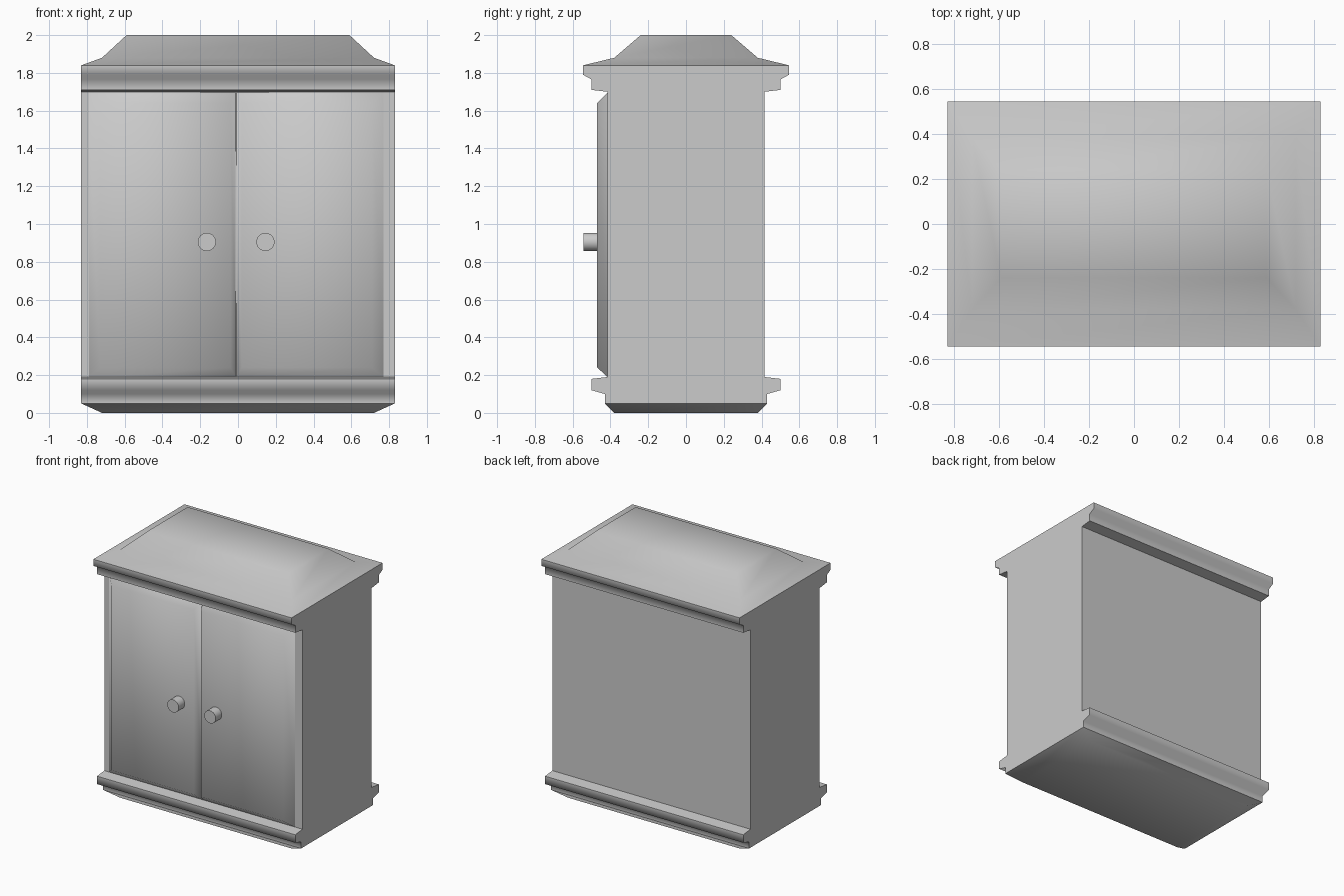
import bpy, bmesh, math

if "Cube" in bpy.data.objects:
    bpy.data.objects.remove(bpy.data.objects["Cube"])

def loft(name, rings, sharp_levels=(), location=(0, 0, 0), rotation=(0, 0, 0)):
    """Stack of rectangles (x0, x1, y0, y1, z), closed at both ends, smooth except at corners."""
    bm = bmesh.new()
    loops = [[bm.verts.new((x, y, z)) for x, y in ((x0, y0), (x1, y0), (x1, y1), (x0, y1))]
             for x0, x1, y0, y1, z in rings]
    bm.faces.new(loops[0][::-1])
    bm.faces.new(loops[-1])
    for a, b in zip(loops, loops[1:]):
        for i in range(4):
            j = (i + 1) % 4
            bm.faces.new((a[i], a[j], b[j], b[i]))
    bmesh.ops.recalc_face_normals(bm, faces=bm.faces)
    for f in bm.faces:
        f.smooth = True
    for e in bm.edges:
        e.smooth = e.calc_face_angle() < math.radians(80)
        if all(any(abs(v.co.z - s) < 1e-4 for s in sharp_levels) for v in e.verts):
            e.smooth = False
    mesh = bpy.data.meshes.new(name)
    bm.to_mesh(mesh)
    bm.free()
    ob = bpy.data.objects.new(name, mesh)
    ob.location, ob.rotation_euler = location, rotation
    bpy.context.collection.objects.link(ob)
    return ob

# Carcass: plinth, lower moulding, case, cornice and hipped roof (half width, half depth, height)
profile = [
    (0.72, 0.38, 0.0), (0.83, 0.43, 0.05), (0.83, 0.43, 0.10),
    (0.83, 0.50, 0.12), (0.83, 0.50, 0.18), (0.83, 0.415, 0.19),
    (0.83, 0.415, 1.70), (0.83, 0.50, 1.71), (0.83, 0.50, 1.765),
    (0.83, 0.545, 1.79), (0.83, 0.545, 1.84),
    (0.72, 0.38, 1.88), (0.59, 0.24, 2.0),
]
loft("cabinet_case", [(-w, w, -d, d, z) for w, d, z in profile],
     sharp_levels=(0.05, 0.18, 1.84))

# Doors with bevelled edges, and their knobs
for side, label in ((-1, "left"), (1, "right")):
    def span(inner, outer):
        return sorted((side * inner, side * outer))
    loft(label + "_door",
         [(*span(0.0, 0.785), 0.185, 1.70, 0.41), (*span(0.03, 0.72), 0.24, 1.64, 0.47)],
         location=(-0.01, 0, 0), rotation=(math.pi / 2, 0, 0))
    bpy.ops.mesh.primitive_cylinder_add(
        vertices=32, radius=0.048, depth=0.08,
        location=(side * 0.155 - 0.01, -0.502, 0.905), rotation=(math.pi / 2, 0, 0))
    bpy.context.object.name = label + "_knob"
    bpy.ops.object.shade_smooth_by_angle(angle=math.radians(40))
